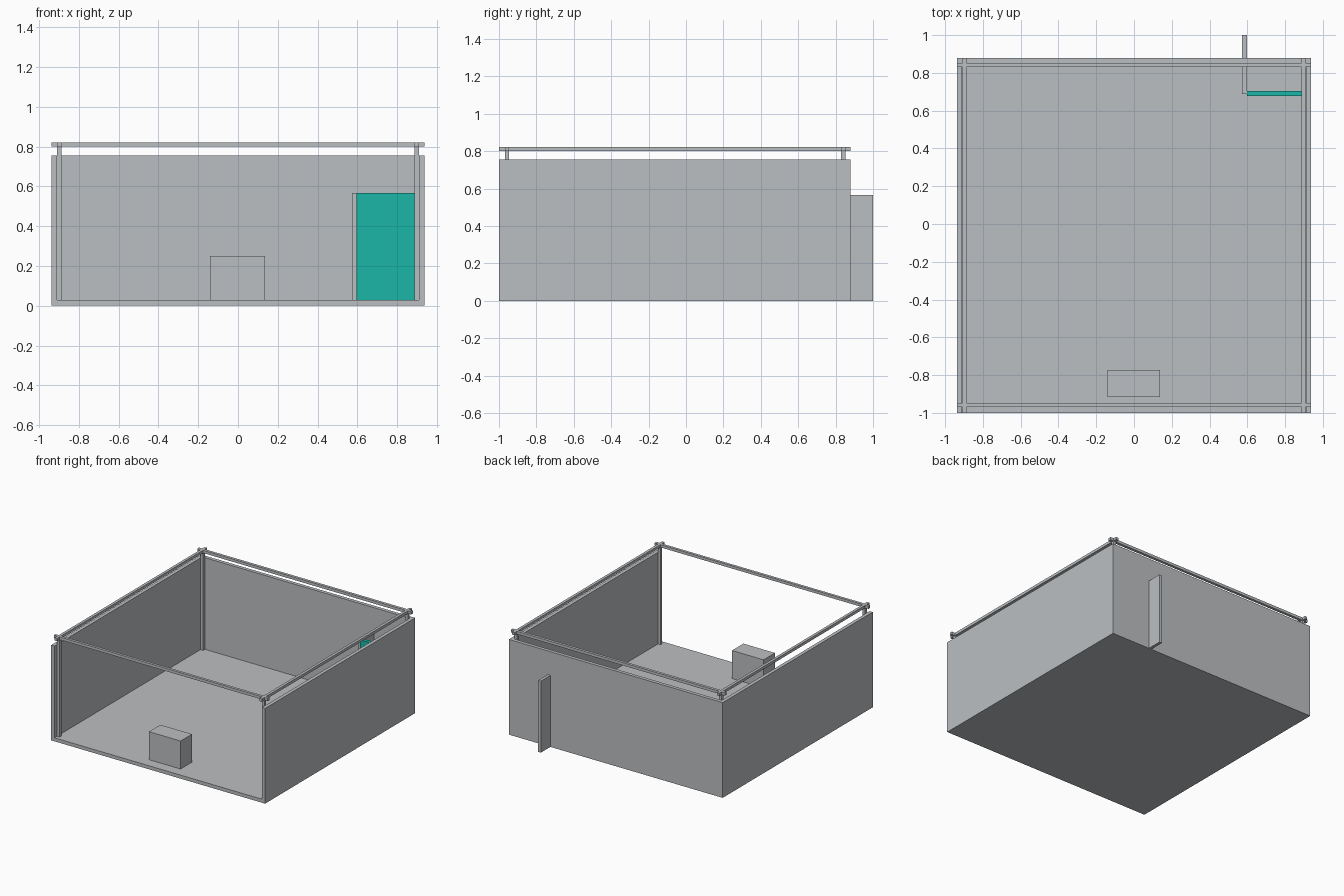
import bpy
import bmesh

if "Cube" in bpy.data.objects:
    bpy.data.objects.remove(bpy.data.objects["Cube"])


def material(name, rgb):
    m = bpy.data.materials.new(name)
    m.diffuse_color = (*rgb, 1.0)
    m.use_nodes = True
    m.node_tree.nodes["Principled BSDF"].inputs["Base Color"].default_value = m.diffuse_color
    return m


GREY = material("light_grey", (0.50, 0.52, 0.535))
TEAL = material("teal", (0.01, 0.47, 0.38))


def box(name, x, y, z, mat=GREY):
    """Axis-aligned box from (min, max) ranges."""
    bm = bmesh.new()
    bmesh.ops.create_cube(bm, size=1.0)
    for v in bm.verts:
        for i, (lo, hi) in enumerate((x, y, z)):
            v.co[i] = hi if v.co[i] > 0 else lo
    me = bpy.data.meshes.new(name)
    bm.to_mesh(me)
    bm.free()
    me.materials.append(mat)
    ob = bpy.data.objects.new(name, me)
    bpy.context.collection.objects.link(ob)
    return ob


W, FRONT, BACK = 0.938, -1.0, 0.88      # room outline
FLOOR, WALL_TOP = 0.028, 0.755          # floor top and wall top
RAIL = (0.80, 0.822)                    # overhead rail heights
T = 0.028                               # wall thickness

# Floor slab and three walls, open at the front
box("floor", (-W, W), (FRONT, BACK), (0, FLOOR))
box("back_wall", (-W + T, W - T), (BACK - T, BACK), (FLOOR, WALL_TOP))
box("left_wall", (-W, -W + T), (FRONT, BACK), (FLOOR, WALL_TOP))
box("right_wall", (W - T, W), (FRONT, BACK), (FLOOR, WALL_TOP))

# Corner posts carrying rails that cross at the corners
post_x = {"left": (-0.909, -0.887), "right": (0.887, 0.909)}
post_y = {"front": (-0.968, -0.947), "back": (0.830, 0.852)}
for sx, px in post_x.items():
    for sy, py in post_y.items():
        box(f"{sy}_{sx}_post", px, py, (FLOOR, RAIL[0]))
    box(f"{sx}_rail", px, (FRONT, BACK), RAIL)
for sy, py in post_y.items():
    box(f"{sy}_rail", (-W, W), py, RAIL)

# Counter block near the open front
box("counter", (-0.14, 0.137), (-0.915, -0.772), (FLOOR, 0.25))

# Corner closet: grey panel through the back wall, teal panel in front
box("side_panel", (0.573, 0.597), (0.688, 1.0), (0, 0.567))
box("teal_panel", (0.597, 0.887), (0.678, 0.705), (0, 0.567), TEAL)
